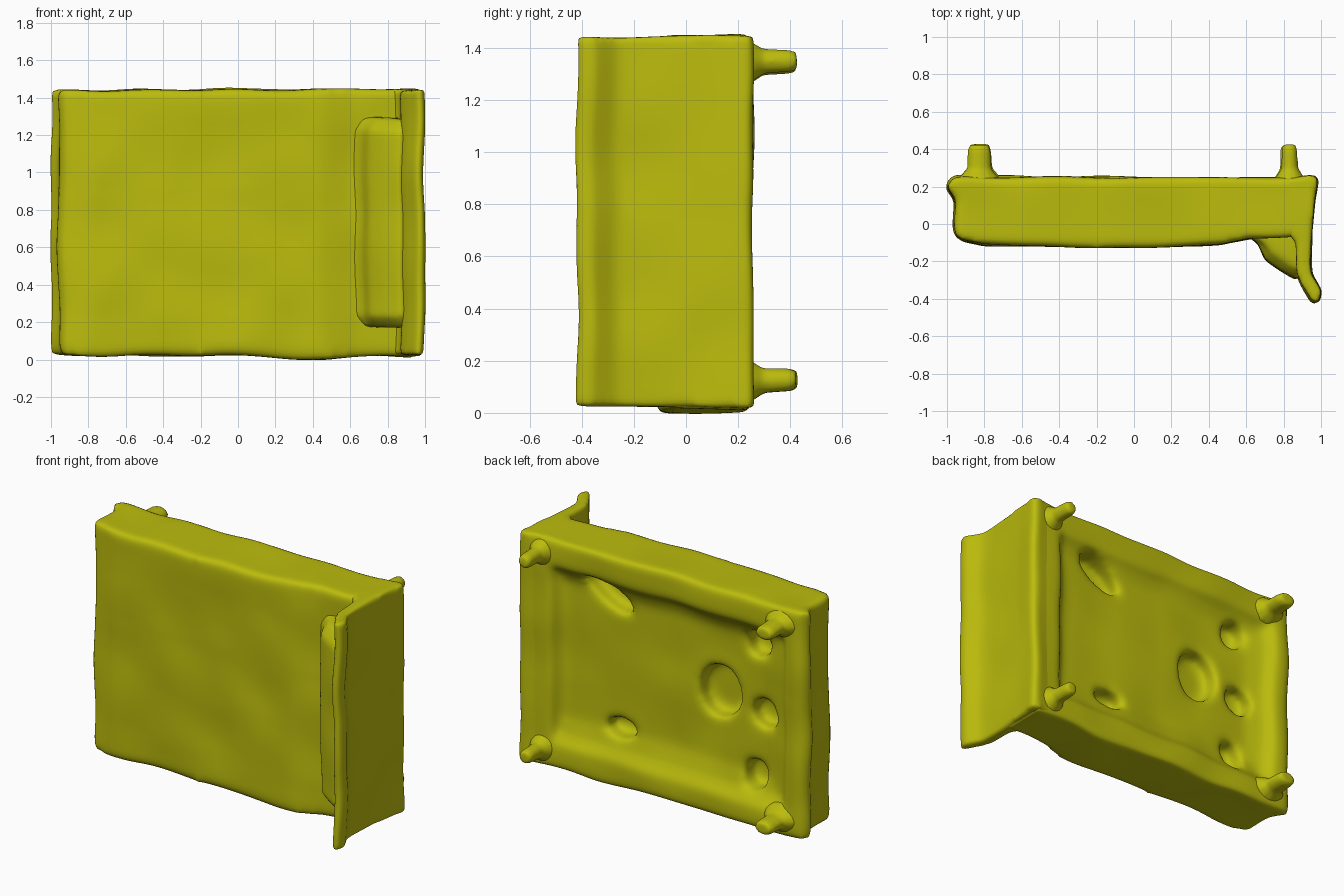
import bpy, bmesh, math
from mathutils import noise

if "Cube" in bpy.data.objects:
    bpy.data.objects.remove(bpy.data.objects["Cube"])

mat = bpy.data.materials.new("olive_yellow")
mat.diffuse_color = (0.5, 0.5, 0.004, 1)
mat.use_nodes = True
mat.node_tree.nodes["Principled BSDF"].inputs["Base Color"].default_value = mat.diffuse_color


def add(name, bm):
    bmesh.ops.recalc_face_normals(bm, faces=bm.faces)
    me = bpy.data.meshes.new(name)
    bm.to_mesh(me)
    bm.free()
    ob = bpy.data.objects.new(name, me)
    bpy.context.collection.objects.link(ob)
    return ob


def loft(name, rings):
    """Skin a list of equal-length point rings and cap both ends."""
    bm = bmesh.new()
    rings = [[bm.verts.new(p) for p in r] for r in rings]
    bm.faces.new(rings[0])
    bm.faces.new(rings[-1][::-1])
    for a, b in zip(rings, rings[1:]):
        for i in range(len(a)):
            j = (i + 1) % len(a)
            bm.faces.new((a[i], a[j], b[j], b[i]))
    return add(name, bm)


def prism(name, profile, z0, z1):
    return loft(name, [[(x, y, z) for x, y in profile] for z in (z0, z1)])


def rect(y, x0, x1, z0, z1):
    return [(x0, y, z0), (x1, y, z0), (x1, y, z1), (x0, y, z1)]


def oval(x, y, z, a, b, tilt=0, n=20):
    c, s = math.cos(tilt), math.sin(tilt)
    uw = [(a * math.cos(math.tau * i / n), b * math.sin(math.tau * i / n)) for i in range(n)]
    return [(x + u * c - w * s, y, z + u * s + w * c) for u, w in uw]


def cut(ob, cutter):
    cutter.hide_render = True
    cutter.hide_set(True)
    m = ob.modifiers.new("cut", "BOOLEAN")
    m.operation, m.object, m.solver = "DIFFERENCE", cutter, "EXACT"


def soften(ob, voxel=0.02, rounds=6, wobble=0.012):
    """Melt the edges and add a gentle uneven surface."""
    r = ob.modifiers.new("remesh", "REMESH")
    r.mode, r.voxel_size = "VOXEL", voxel
    s = ob.modifiers.new("smooth", "SMOOTH")
    s.factor, s.iterations = 0.5, rounds
    dg = bpy.context.evaluated_depsgraph_get()
    dg.update()
    me = bpy.data.meshes.new_from_object(ob.evaluated_get(dg))
    ob.modifiers.clear()
    ob.data = me
    for v in me.vertices:
        v.co += noise.noise_vector(v.co * 3) * wobble
    me.shade_smooth()
    me.materials.clear()
    me.materials.append(mat)


# Main slab lying on its side, flared at the open back, dipping beside the pillow
slab = prism("bed_slab", [(-1.01, .20), (-.97, .255), (.95, .25), (.94, -.07),
                          (.62, -.075), (.45, -.115), (-.2, -.12), (-.80, -.115),
                          (-.93, -.085), (-.96, -.05), (-.955, .13)], 0.02, 1.445)

# Shallow recess in the back
cut(slab, loft("recess_cutter", [rect(.32, -.88, .78, .14, 1.31),
                                 rect(.24, -.86, .76, .17, 1.28),
                                 rect(.20, -.82, .74, .23, 1.24),
                                 rect(.17, -.70, .70, .34, 1.17)]))

# Worn oval hollows in the recess: x, z, half width, half height, tilt
hollows = [(.41, 1.17, .17, .07, .5), (.33, .34, .10, .06, 0),
           (-.35, .76, .14, .16, .2), (-.62, 1.13, .08, .09, 0),
           (-.66, .70, .09, .09, 0), (-.60, .31, .08, .09, 0)]
for x, z, a, b, t in hollows:
    cut(slab, loft("hollow_cutter", [oval(x, y, z, a, b, t) for y in (.06, .24)]))
soften(slab, .02, 14, .014)
# Slight sag on the lower edge
for v in slab.data.vertices:
    if v.co.z < .12:
        v.co.z -= .02 * math.exp(-((v.co.x - .4) / .2) ** 2) * (1 - v.co.z / .12)

# Headboard with its rolled, flared lip
headboard = prism("headboard", [(.80, .24), (.95, .26), (.985, .245), (.965, .10),
                                (.945, -.18), (.945, -.26), (1.0, -.36), (.985, -.425),
                                (.95, -.415), (.90, -.33), (.87, -.26), (.87, -.1),
                                (.82, -.04)], .025, 1.445)
soften(headboard, .016, 10, .012)

# Pillow wedge against the headboard, tapering toward both ends
mid = [(.60, -.06), (.66, -.10), (.70, -.19), (.77, -.24),
       (.86, -.29), (.90, -.28), (.90, 0), (.65, 0)]
end = [(.66, -.06), (.70, -.10), (.74, -.15), (.80, -.19),
       (.87, -.24), (.90, -.23), (.90, 0), (.70, 0)]
pillow = loft("pillow", [[(x, y, z) for x, y in p] for p, z in
                         ((end, .17), (mid, .23), (mid, 1.22), (end, 1.29))])
soften(pillow, .018, 8, .012)

# Four short rounded legs growing out of flared corners
for x, w in ((-.83, .062), (.83, .044)):
    for z in (.125, 1.345):
        leg = loft("leg", [oval(x, y, z, w * k, .044 * k, 0, 12) for y, k in
                           ((.15, 2.2), (.235, 2.0), (.295, 1.1), (.40, 1.0), (.425, .8))])
        soften(leg, .012, 4, .01)
